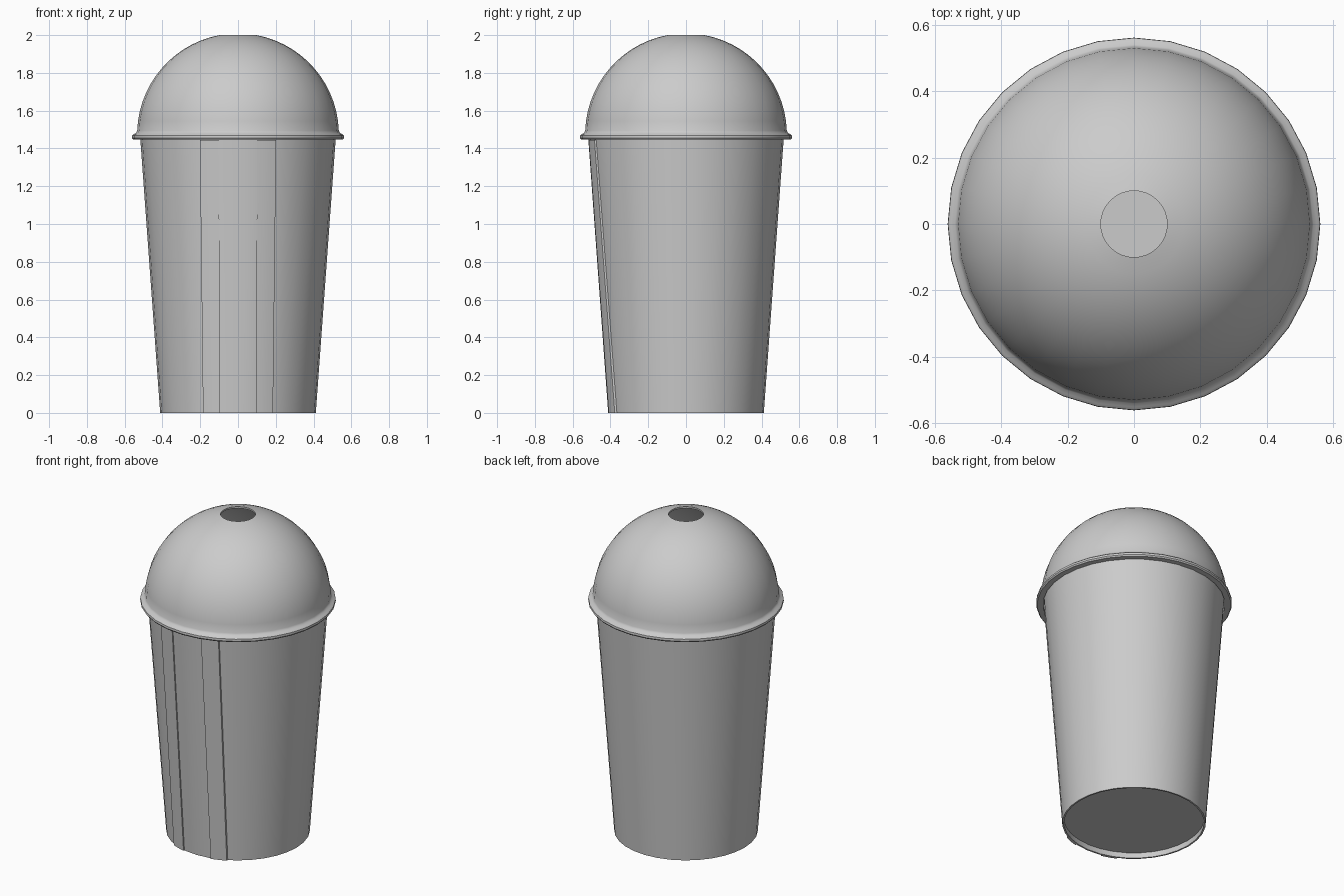
import bpy, bmesh, math

if "Cube" in bpy.data.objects:
    bpy.data.objects.remove(bpy.data.objects["Cube"])

SEG = 32
CUP_TOP = 1.46
R_BOT, R_TOP = 0.412, 0.518


def finish(bm, name, angle=40):
    bmesh.ops.remove_doubles(bm, verts=bm.verts, dist=1e-5)
    bmesh.ops.recalc_face_normals(bm, faces=bm.faces)
    mesh = bpy.data.meshes.new(name)
    bm.to_mesh(mesh)
    bm.free()
    obj = bpy.data.objects.new(name, mesh)
    bpy.context.collection.objects.link(obj)
    bpy.ops.object.select_all(action='DESELECT')
    bpy.context.view_layer.objects.active = obj
    obj.select_set(True)
    bpy.ops.object.shade_smooth_by_angle(angle=math.radians(angle))
    return obj


def lathe(name, profile, closed=False):
    """Revolve (radius, z) points around the z axis."""
    bm = bmesh.new()
    verts = [bm.verts.new((r, 0, z)) for r, z in profile]
    edges = [bm.edges.new(p) for p in zip(verts, verts[1:])]
    if closed:
        edges.append(bm.edges.new((verts[-1], verts[0])))
    bmesh.ops.spin(bm, geom=verts + edges, cent=(0, 0, 0), axis=(0, 0, 1),
                   angle=math.tau, steps=SEG)
    return finish(bm, name)


def cup_radius(z):
    return R_BOT + (R_TOP - R_BOT) * z / CUP_TOP


# Tapered cup with thin wall and recessed floor
lathe("cup", [(0, 0.035), (R_BOT - 0.008, 0.035), (R_BOT - 0.01, 0),
              (R_BOT, 0), (R_TOP, CUP_TOP), (R_TOP - 0.01, CUP_TOP),
              (R_BOT - 0.007, 0.045), (0, 0.045)])

# Domed lid with flared rim and a straw hole
def dome(radius):
    start = math.asin(0.1 / radius)
    end = math.radians(88)
    angles = [start + (end - start) * i / 14 for i in range(15)]
    return [(radius * math.sin(a), 1.475 + radius * math.cos(a)) for a in angles]

outer = dome(0.534)
inner = dome(0.524)
rim = [(0.540, 1.482), (0.551, 1.476), (0.560, 1.468), (0.561, 1.455),
       (0.555, 1.447), (0.522, 1.447)]
lathe("domed_lid", outer + rim + inner[::-1], closed=True)


# Raised vertical stripes down the front
def stripe(name, side):
    bm = bmesh.new()
    rings = []
    steps = 8
    for i in range(steps + 1):
        t = i / steps
        z = 1.445 * t
        x0, x1 = 0.095 + 0.006 * t, 0.185 + 0.017 * t
        ring = []
        for k, lift in ((0, -0.006), (0, 0.008), (0.33, 0.008),
                        (0.67, 0.008), (1, 0.008), (1, -0.006)):
            x = x0 + (x1 - x0) * k
            r = cup_radius(z) + lift
            ring.append(bm.verts.new((side * x, -math.sqrt(r * r - x * x), z)))
        rings.append(ring)
    n = len(rings[0])
    for a, b in zip(rings, rings[1:]):
        for j in range(n):
            bm.faces.new((a[j], a[(j + 1) % n], b[(j + 1) % n], b[j]))
    bm.faces.new(rings[0])
    bm.faces.new(rings[-1])
    finish(bm, name)


for side, label in ((-1, "left"), (1, "right")):
    stripe("front_stripe_" + label, side)
